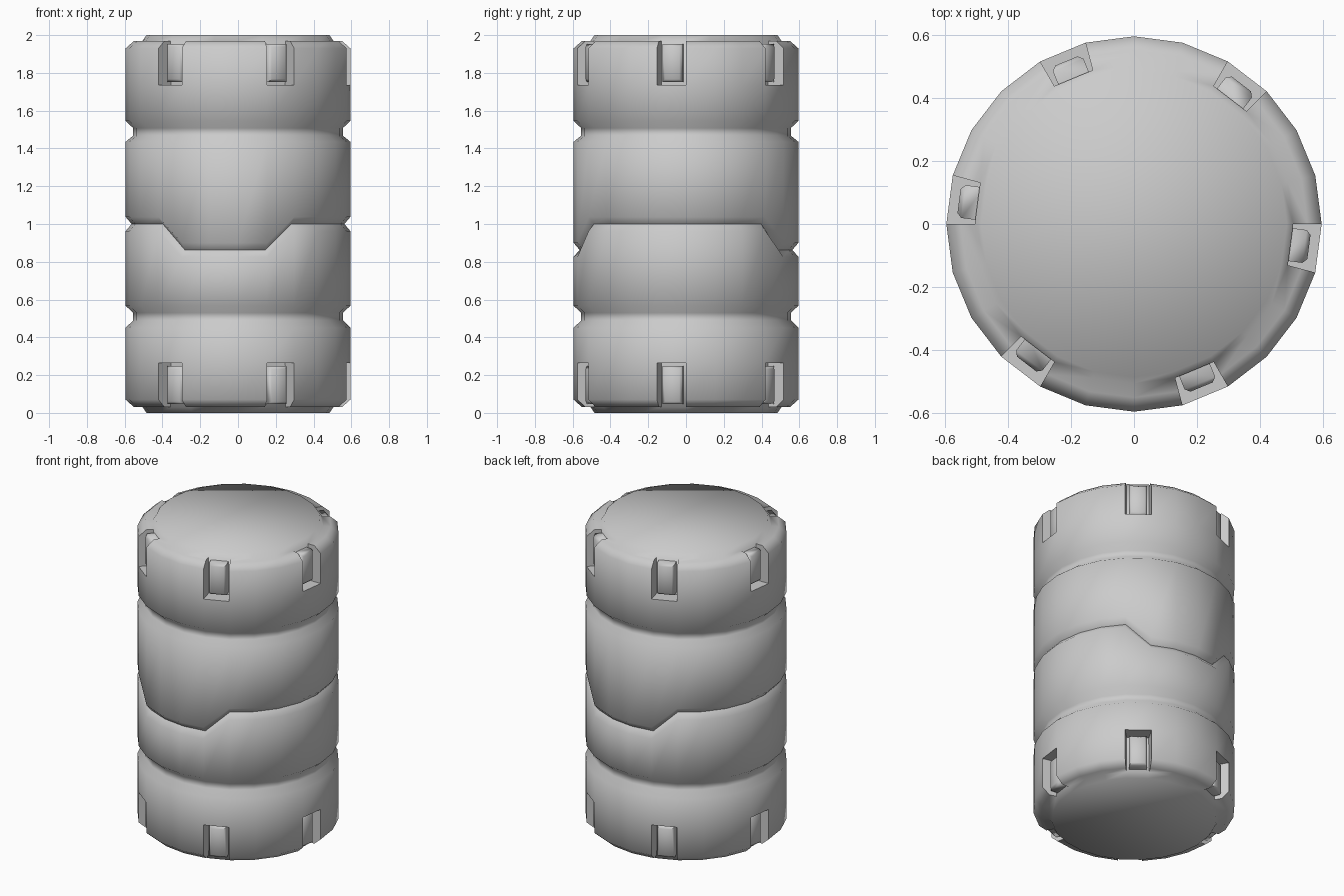
import bpy, bmesh, math
from mathutils import Matrix

if "Cube" in bpy.data.objects:
    bpy.data.objects.remove(bpy.data.objects["Cube"])

N = 24
R = 0.595
SLOTS = [(23 + 4 * k) % N for k in range(6)]      # facets that carry a slot
LOW = {16, 17, 18, 19, 4, 5, 6, 7}                # columns where the seam steps down


def point(r, z, i):
    a = 2 * math.pi * i / N
    return (r * math.cos(a), r * math.sin(a), z)


def finish(bm, name, angle):
    bmesh.ops.recalc_face_normals(bm, faces=bm.faces)
    me = bpy.data.meshes.new(name)
    bm.to_mesh(me)
    bm.free()
    ob = bpy.data.objects.new(name, me)
    bpy.context.collection.objects.link(ob)
    bpy.ops.object.select_all(action='DESELECT')
    ob.select_set(True)
    bpy.context.view_layer.objects.active = ob
    bpy.ops.object.shade_smooth_by_angle(angle=math.radians(angle))
    return ob


# Profile from bottom to top: radius, height, follows the stepped seam
end = [(0.485, 0.0), (0.505, 0.03), (0.55, 0.03), (R, 0.07), (R, 0.265)]
lower = [(R, 0.45), (0.555, 0.49), (0.555, 0.53), (R, 0.567)]
seam = [(R, 0.963), (0.563, 1.0), (R, 1.037)]
upper = [(R, 1.435), (0.555, 1.468), (0.555, 1.508), (R, 1.545)]
profile = ([(r, z, 0) for r, z in end + lower] + [(r, z, 1) for r, z in seam]
           + [(r, z, 0) for r, z in upper] + [(r, 2 - z, 0) for r, z in reversed(end)])

bm = bmesh.new()
rings = []
for r, z, stepped in profile:
    rings.append([bm.verts.new(point(r, z - (0.137 if stepped and i in LOW else 0), i))
                  for i in range(N)])

# Side walls, left open where the slots are
last = len(rings) - 1
slot_rows = {1, 2, 3, last - 4, last - 3, last - 2}
for row in range(last):
    for i in range(N):
        if row in slot_rows and i in SLOTS:
            continue
        j = (i + 1) % N
        bm.faces.new((rings[row][i], rings[row][j], rings[row + 1][j], rings[row + 1][i]))
bm.faces.new(rings[0])
bm.faces.new(rings[-1])

# Recessed slots at both ends
for rows, z in (((1, 2, 3, 4), 0.265), ((last - 1, last - 2, last - 3, last - 4), 1.735)):
    for i in SLOTS:
        j = (i + 1) % N
        a, b = [bm.verts.new(point(0.5, z, k)) for k in (i, j)]
        bm.faces.new((a, b, rings[rows[0]][j], rings[rows[0]][i]))
        bm.faces.new((a, b, rings[rows[3]][j], rings[rows[3]][i]))
        for k, v in ((i, a), (j, b)):
            bm.faces.new([rings[n][k] for n in rows] + [v])
finish(bm, "barrel_body", 60)


# Raised studs inside the slots
def stud(name, angle, z):
    bm = bmesh.new()
    bmesh.ops.create_cube(bm, size=1.0, matrix=Matrix.Diagonal((0.075, 0.105, 0.2, 1)))
    edges = [e for e in bm.edges if all(v.co.x > 0 for v in e.verts)]
    bmesh.ops.bevel(bm, geom=edges, offset=0.014, segments=1, affect='EDGES')
    bm.transform(Matrix.Rotation(angle, 4, 'Z') @ Matrix.Translation((0.522, 0, z)))
    finish(bm, name, 60)


for n, i in enumerate(SLOTS):
    ang = 2 * math.pi * (i + 0.5) / N
    stud(f"top_stud_{n}", ang, 1.853)
    stud(f"bottom_stud_{n}", ang, 0.147)
